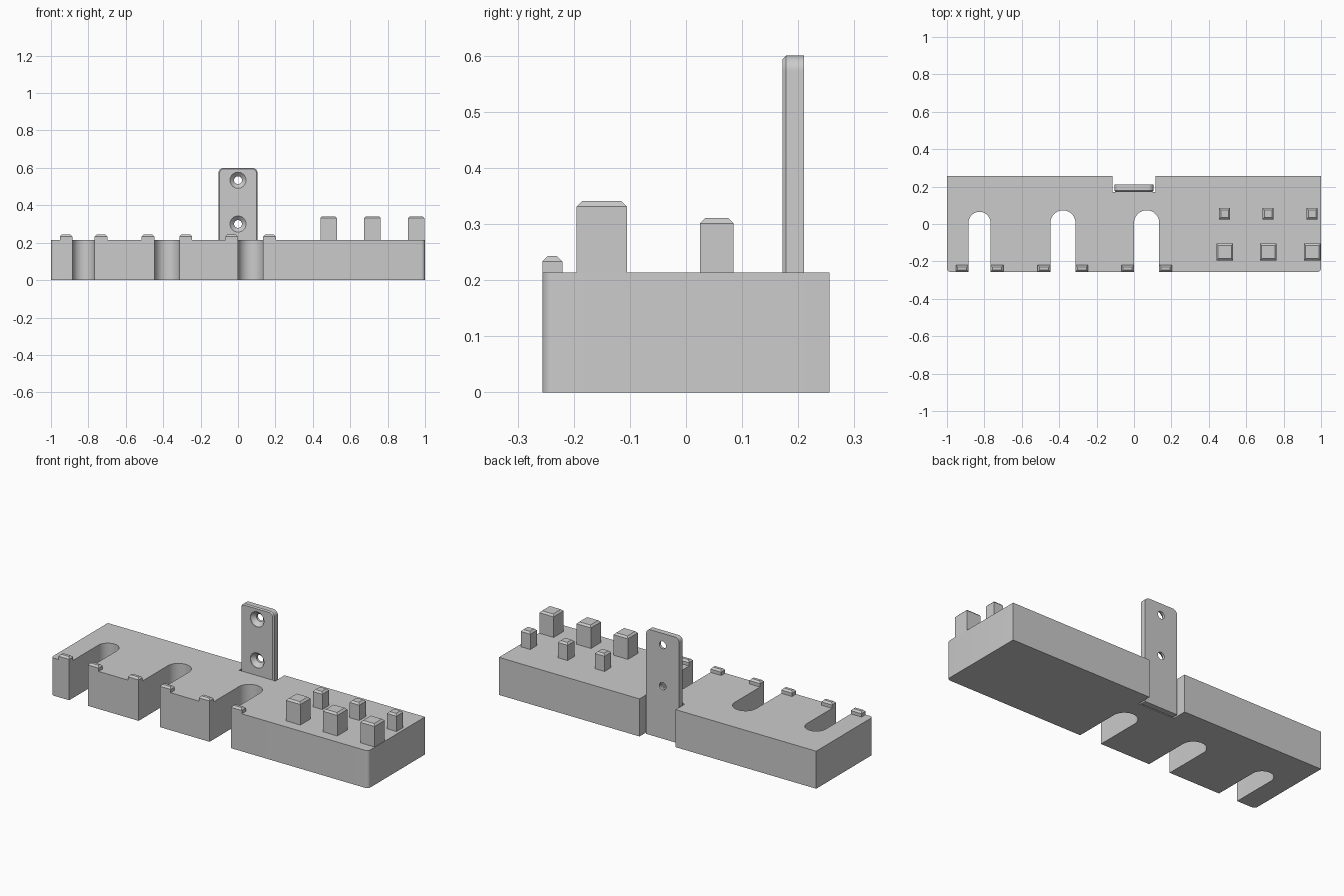
import bpy, bmesh
from math import pi, cos, sin, radians
from mathutils import Matrix

cube = bpy.data.objects.get("Cube")
if cube:
    bpy.data.objects.remove(cube, do_unlink=True)

grey = bpy.data.materials.new("plain grey")
grey.use_nodes = True
colour = (0.6, 0.6, 0.6, 1)
grey.diffuse_color = colour
grey.node_tree.nodes["Principled BSDF"].inputs["Base Color"].default_value = colour


def finish(bm, name, smooth=False):
    bmesh.ops.recalc_face_normals(bm, faces=bm.faces)
    mesh = bpy.data.meshes.new(name)
    bm.to_mesh(mesh)
    bm.free()
    mesh.materials.append(grey)
    obj = bpy.data.objects.new(name, mesh)
    bpy.context.collection.objects.link(obj)
    if smooth:
        smooth_shade(obj)
    return obj


def smooth_shade(obj):
    bpy.ops.object.select_all(action='DESELECT')
    obj.select_set(True)
    bpy.context.view_layer.objects.active = obj
    bpy.ops.object.shade_smooth_by_angle(angle=radians(30))


def arc(cx, cy, r, start, end, steps):
    angles = [start + (end - start) * i / steps for i in range(steps + 1)]
    return [(cx + r * cos(a), cy + r * sin(a)) for a in angles]


def prism(points, direction):
    """Extrude a closed outline along a direction."""
    bm = bmesh.new()
    face = bm.faces.new([bm.verts.new(p) for p in points])
    new = bmesh.ops.extrude_face_region(bm, geom=[face])["geom"]
    bmesh.ops.translate(bm, vec=direction, verts=[v for v in new if isinstance(v, bmesh.types.BMVert)])
    return bm


def peg(name, x, y, width, depth, top, chamfer=0.01):
    """Square post with a chamfered top, standing on the tray."""
    bm = bmesh.new()
    bmesh.ops.create_cube(bm, size=1)
    height = top - BODY_TOP
    bmesh.ops.scale(bm, vec=(width, depth, height), verts=bm.verts)
    bmesh.ops.translate(bm, vec=(x, y, BODY_TOP + height / 2), verts=bm.verts)
    edges = [e for e in bm.edges if all(v.co.z > top - 0.001 for v in e.verts)]
    bmesh.ops.bevel(bm, geom=edges, offset=chamfer, segments=1, affect='EDGES')
    return finish(bm, name)


# Tray body: rounded front corners, three round-ended slots, notch at the back
BODY_TOP, FRONT, BACK = 0.214, -0.256, 0.256
CORNER = 0.02
slots = [(-0.885, -0.767, 0.065), (-0.447, -0.313, 0.073), (0.0, 0.135, 0.073)]

outline = arc(-1 + CORNER, FRONT + CORNER, CORNER, pi, 1.5 * pi, 6)
for left, right, end in slots:
    r = (right - left) / 2
    outline += [(left, FRONT)] + arc(left + r, end - r, r, pi, 0, 24) + [(right, FRONT)]
outline += arc(1 - CORNER, FRONT + CORNER, CORNER, -pi / 2, 0, 6)
outline += [(1, BACK), (0.114, BACK), (0.114, 0.172), (-0.114, 0.172), (-0.114, BACK), (-1, BACK)]
finish(prism([(x, y, 0) for x, y in outline], (0, 0, BODY_TOP)), "tray_body", True)

# Retaining bumps on both sides of each slot
for n, (left, right, end) in enumerate(slots, 1):
    for side, x in (("right", left - 0.034), ("left", right + 0.034)):
        peg(f"slot_{n}_{side}_bump", x, -0.238, 0.068, 0.036, 0.243)

# Two rows of pegs
for n, x in enumerate((0.485, 0.718, 0.953), 1):
    peg(f"large_peg_{n}", x, -0.15, 0.09, 0.09, 0.341)
    peg(f"small_peg_{n}", x - 0.001, 0.055, 0.06, 0.06, 0.311)

# Hanging plate with rounded top corners and a chamfered front rim
HALF, PLATE_TOP, R = 0.104, 0.6, 0.027
PLATE_FRONT, PLATE_BACK = 0.172, 0.21
rim = [(-HALF, 0), (HALF, 0)]
rim += arc(HALF - R, PLATE_TOP - R, R, 0, pi / 2, 8)
rim += arc(-HALF + R, PLATE_TOP - R, R, pi / 2, pi, 8)
bm = prism([(x, PLATE_FRONT, z) for x, z in rim], (0, PLATE_BACK - PLATE_FRONT, 0))
edges = [e for e in bm.edges if all(v.co.y < PLATE_FRONT + 0.001 for v in e.verts)]
bmesh.ops.bevel(bm, geom=edges, offset=0.006, segments=1, affect='EDGES')
plate = finish(bm, "hanging_plate")

# Countersunk screw holes
for n, z in enumerate((0.3, 0.534), 1):
    bm = bmesh.new()
    sections = [(-0.01, 0.043), (0.003, 0.043), (0.025, 0.021), (0.06, 0.021)]
    rings = [[bm.verts.new((x, PLATE_FRONT + d, zz)) for x, zz in arc(0, z, r, 0, 2 * pi, 32)[:-1]]
             for d, r in sections]
    for a, b in zip(rings, rings[1:]):
        for i in range(32):
            j = (i + 1) % 32
            bm.faces.new((a[i], a[j], b[j], b[i]))
    bm.faces.new(rings[0])
    bm.faces.new(rings[-1])
    cutter = finish(bm, f"hole_cutter_{n}")
    cutter.hide_render = True
    cut = plate.modifiers.new("screw_hole", 'BOOLEAN')
    cut.operation, cut.object, cut.solver = 'DIFFERENCE', cutter, 'EXACT'
    bpy.context.view_layer.objects.active = plate
    bpy.ops.object.modifier_apply(modifier=cut.name)
    bpy.data.objects.remove(cutter, do_unlink=True)
smooth_shade(plate)
